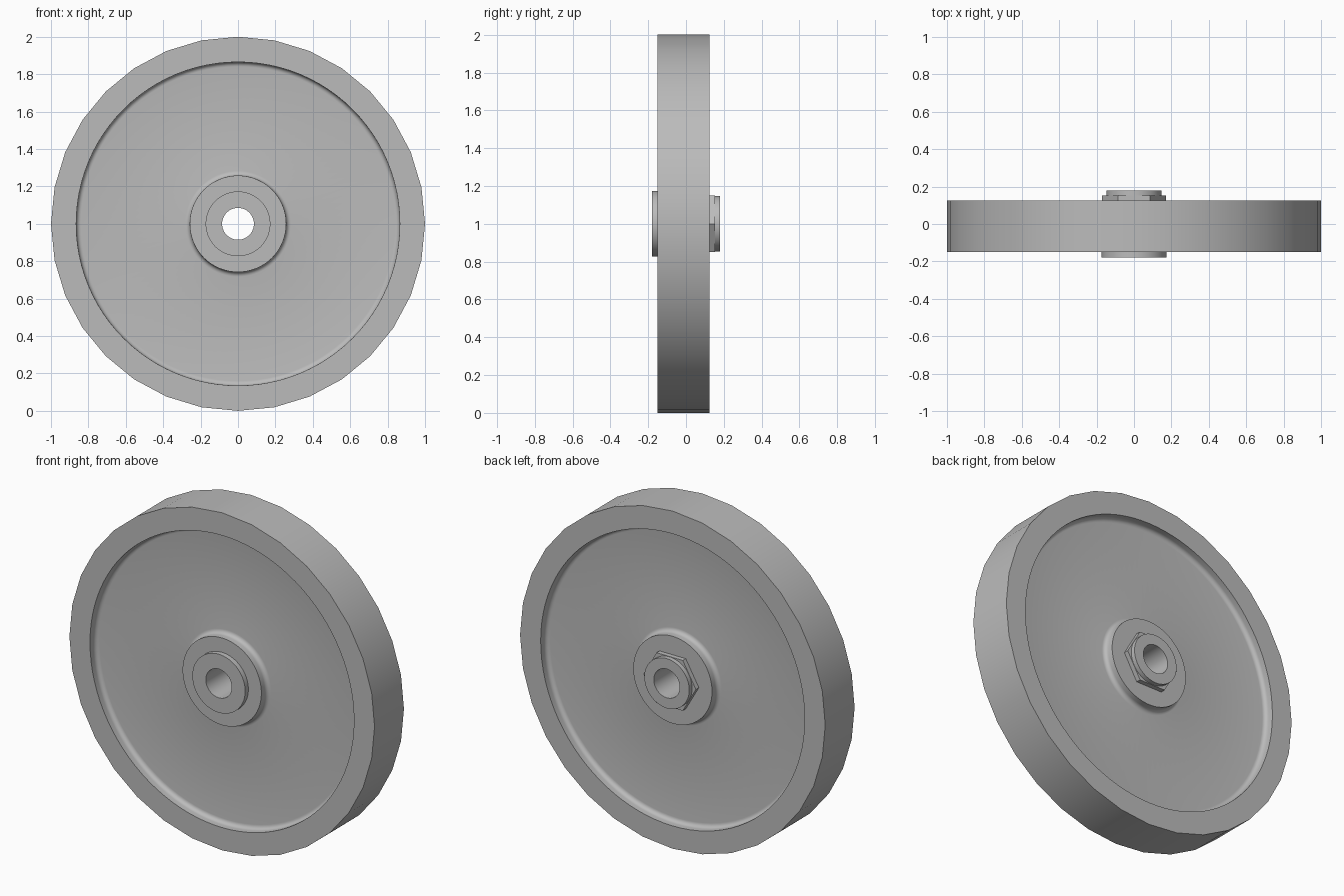
import bpy, bmesh, math

cube = bpy.data.objects.get("Cube")
if cube:
    bpy.data.objects.remove(cube, do_unlink=True)

grey = bpy.data.materials.new("plain_grey")
grey.use_nodes = True
colour = (0.5, 0.5, 0.5, 1)
grey.diffuse_color = colour
grey.node_tree.nodes["Principled BSDF"].inputs["Base Color"].default_value = colour

AXLE_Z = 1.0
ROUND = 96    # segments of the smooth circles
RIM = 32      # sides of the outer rim
HEX = 6
BORE = 0.085


def skin(bm, big, small):
    """Join two rings; the finer one has a whole multiple of segments."""
    if len(big) > len(small):
        big, small = small, big
    n, m = len(big), len(small)
    k = m // n
    for i in range(n):
        fine = [small[(i * k + j) % m] for j in range(k, -1, -1)]
        bm.faces.new([big[i], big[(i + 1) % n]] + fine)


def lathe(name, profile):
    """Turn a closed profile of (radius, y, segments) about the axle."""
    bm = bmesh.new()
    rings = []
    for r, y, n in profile:
        angles = [2 * math.pi * i / n for i in range(n)]
        rings.append([bm.verts.new((r * math.cos(a), y, AXLE_Z + r * math.sin(a)))
                      for a in angles])
    for i, ring in enumerate(rings):
        skin(bm, ring, rings[(i + 1) % len(rings)])
    bmesh.ops.recalc_face_normals(bm, faces=bm.faces)
    mesh = bpy.data.meshes.new(name)
    bm.to_mesh(mesh)
    bm.free()
    obj = bpy.data.objects.new(name, mesh)
    bpy.context.collection.objects.link(obj)
    mesh.materials.append(grey)
    bpy.ops.object.select_all(action='DESELECT')
    obj.select_set(True)
    bpy.context.view_layer.objects.active = obj
    bpy.ops.object.shade_smooth_by_angle(angle=math.radians(30))
    return obj


def side_profile(face_y, out):
    """One side from rim edge to bore; out is the outward y direction."""
    depth, fillet, steps = 0.055, 0.025, 5
    floor = face_y - out * depth
    pts = [(1.0, face_y, RIM), (0.865, face_y, ROUND)]
    turns = [math.pi / 2 * i / steps for i in range(steps + 1)]
    for a in turns:                       # rim wall into the web
        pts.append((0.865 - fillet * (1 - math.cos(a)),
                    floor + out * fillet * (1 - math.sin(a)), ROUND))
    for a in reversed(turns):             # web up into the hub
        pts.append((0.258 + fillet * (1 - math.cos(a)),
                    floor + out * fillet * (1 - math.sin(a)), ROUND))
    return pts + [(0.258, face_y, ROUND), (BORE, face_y, ROUND)]


# Wheel body: rim, recessed web and hub on both sides
front, back = -0.15, 0.125
lathe("wheel_body", side_profile(front, -1) + side_profile(back, 1)[::-1])

# Round flange of the axle sleeve on the front
lathe("front_flange", [(BORE, front, ROUND), (0.173, front, ROUND),
                       (0.173, -0.18, ROUND), (BORE, -0.18, ROUND)])

# Hexagonal nut with a round collar on the back
lathe("back_nut", [(BORE, back, ROUND), (0.172, back, HEX), (0.172, 0.153, HEX),
                   (0.147, 0.153, ROUND), (0.147, 0.18, ROUND), (BORE, 0.18, ROUND)])
